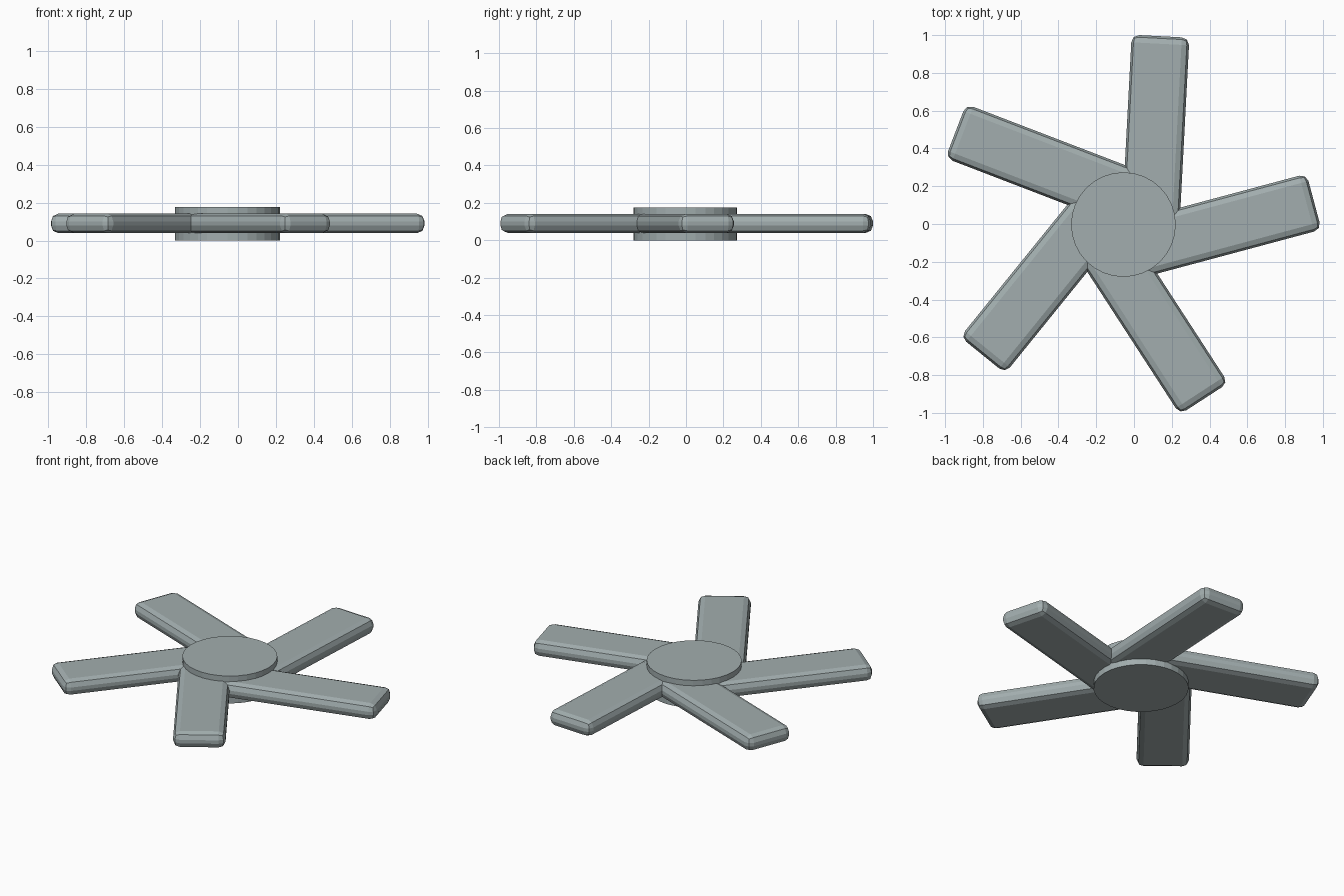
import bpy, bmesh
from math import radians
from mathutils import Matrix

if "Cube" in bpy.data.objects:
    bpy.data.objects.remove(bpy.data.objects["Cube"])

CENTER = (-0.056, -0.003)
BLADES = 5
LENGTH = 1.006
SIDE_LOW, SIDE_HIGH = -0.297, 0.009
Z_LOW, Z_HIGH = 0.039, 0.141

paint = bpy.data.materials.new("grey_blue")
paint.diffuse_color = (0.36, 0.42, 0.425, 1)
paint.use_nodes = True
paint.node_tree.nodes["Principled BSDF"].inputs["Base Color"].default_value = paint.diffuse_color


def make_object(name, bm):
    mesh = bpy.data.meshes.new(name)
    bm.to_mesh(mesh)
    bm.free()
    mesh.materials.append(paint)
    obj = bpy.data.objects.new(name, mesh)
    bpy.context.collection.objects.link(obj)
    return obj


# Hub: flat disc through the middle
hub_height = 0.176
bm = bmesh.new()
bmesh.ops.create_cone(bm, cap_ends=True, segments=32, radius1=0.277,
                      radius2=0.277, depth=hub_height)
hub = make_object("hub", bm)
hub.location = (*CENTER, hub_height / 2)


# Blades: rounded bars, one long edge passing close to the hub axis
def add_blade(index):
    bm = bmesh.new()
    bmesh.ops.create_cube(bm, size=1.0)
    middle = (LENGTH / 2, (SIDE_LOW + SIDE_HIGH) / 2, (Z_LOW + Z_HIGH) / 2)
    size = (LENGTH, SIDE_HIGH - SIDE_LOW, Z_HIGH - Z_LOW, 1)
    bmesh.ops.transform(bm, verts=bm.verts,
                        matrix=Matrix.Translation(middle) @ Matrix.Diagonal(size))
    blade = make_object(f"blade_{index + 1}", bm)
    blade.location = (*CENTER, 0)
    blade.rotation_euler.z = radians(15 + index * 360 / BLADES)
    bevel = blade.modifiers.new("rounded_edges", 'BEVEL')
    bevel.width = 0.04
    bevel.segments = 2


for i in range(BLADES):
    add_blade(i)
